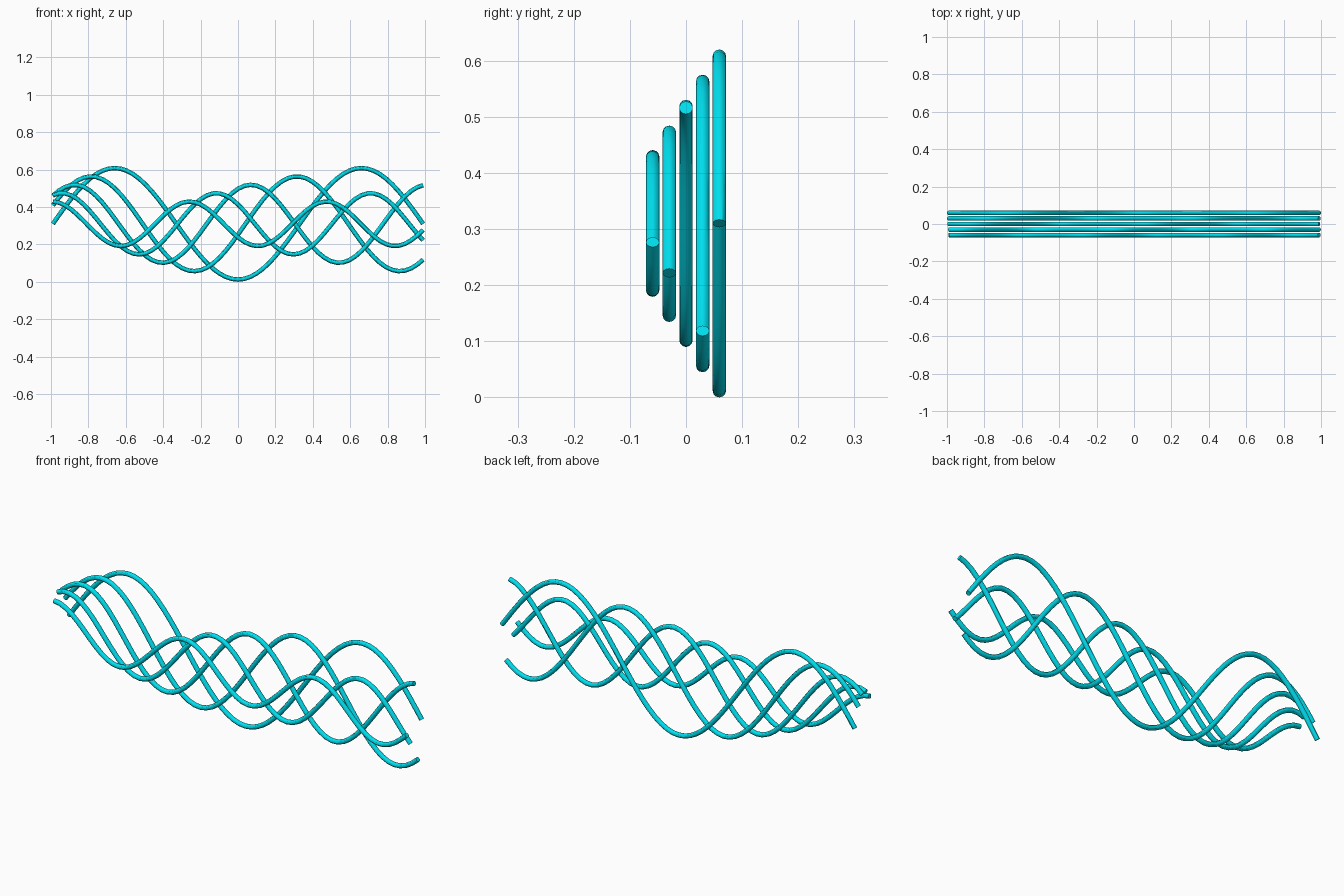
import bpy
from math import sin, pi

if "Cube" in bpy.data.objects:
    bpy.data.objects.remove(bpy.data.objects["Cube"])

STRANDS, STEPS = 5, 60
HALF_LENGTH, RADIUS, MID_Z = 0.99, 0.012, 0.31

cyan = bpy.data.materials.new("cyan")
cyan.diffuse_color = (0.0, 0.74, 0.86, 1)
cyan.use_nodes = True
cyan.node_tree.nodes["Principled BSDF"].inputs["Base Color"].default_value = cyan.diffuse_color


def wave_strand(name, y, amplitude, cycles, phase):
    """Round tube following a sine wave along x."""
    curve = bpy.data.curves.new(name, 'CURVE')
    curve.dimensions = '3D'
    curve.twist_mode = 'Z_UP'
    curve.bevel_depth = RADIUS
    curve.bevel_resolution = 4
    curve.use_fill_caps = True
    spline = curve.splines.new('POLY')
    spline.points.add(STEPS)
    for i, point in enumerate(spline.points):
        t = i / STEPS
        x = HALF_LENGTH * (2 * t - 1)
        z = MID_Z + amplitude * sin(phase + 2 * pi * cycles * t)
        point.co = (x, y, z, 1)
    obj = bpy.data.objects.new(name, curve)
    bpy.context.collection.objects.link(obj)
    bpy.ops.object.select_all(action='DESELECT')
    obj.select_set(True)
    bpy.context.view_layer.objects.active = obj
    bpy.ops.object.convert(target='MESH')
    obj = bpy.context.object
    obj.name = name
    obj.data.materials.clear()
    obj.data.materials.append(cyan)
    bpy.ops.object.shade_smooth_by_angle()


# Back strand is tallest; each one forward is lower and ripples faster
for k in range(STRANDS):
    wave_strand(f"wave_strand_{k + 1}",
                y=0.0594 - 0.0297 * k,
                amplitude=0.298 - 0.0448 * k,
                cycles=1.5 + 0.3 * k,
                phase=0.4 * k)
